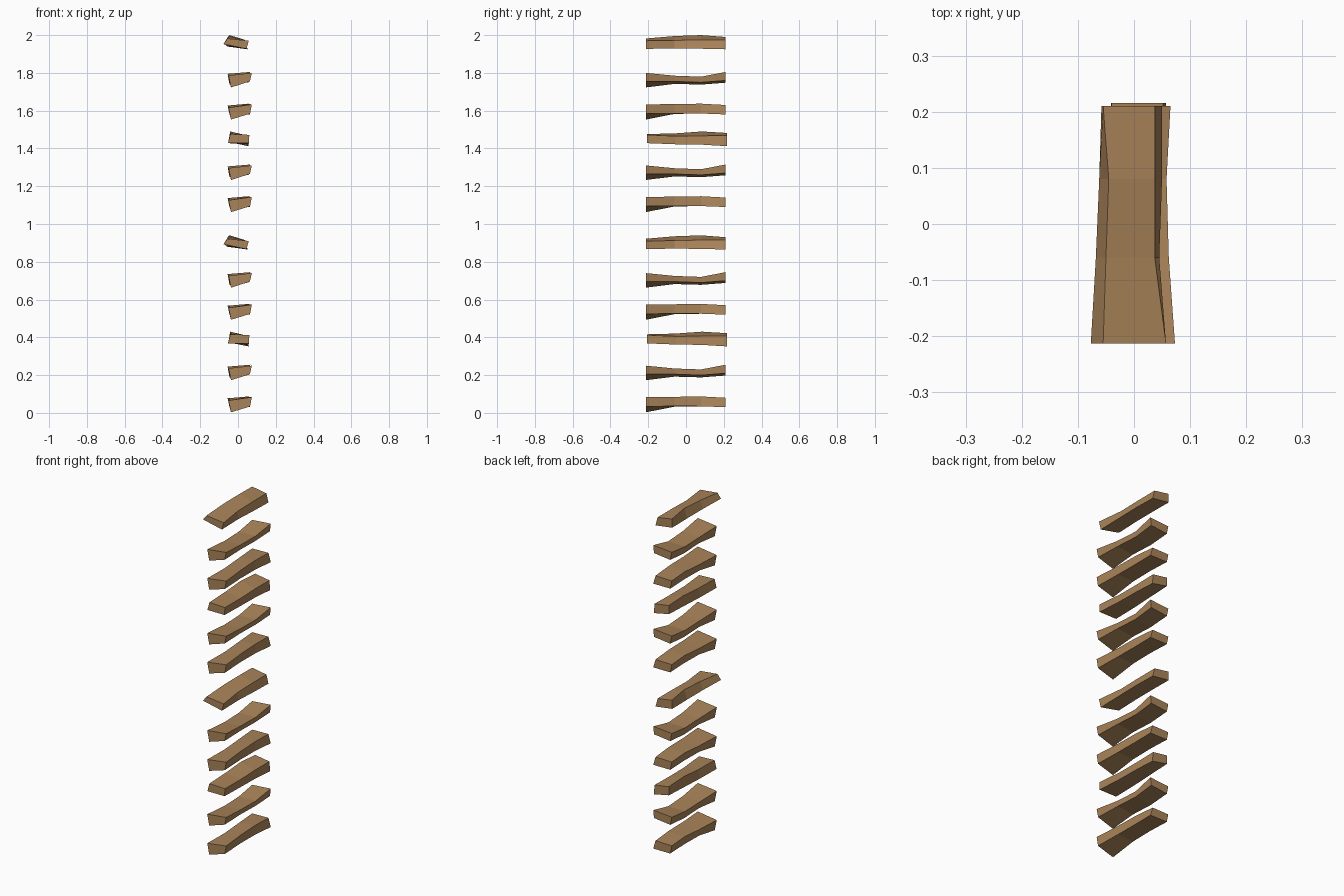
import bpy, bmesh

wood = bpy.data.materials.new("wood")
wood.diffuse_color = (0.40, 0.23, 0.10, 1)

# Stations along each hewn rung, front to back
STATIONS = (-0.213, -0.06, 0.08, 0.21)

# Cross-sections (x, z): top left, top right, bottom right, bottom left
TWISTED = [
    [(-.05, .066), (.073, .083), (.064, .034), (-.037, .003)],
    [(-.045, .068), (.060, .085), (.058, .036), (-.045, .033)],
    [(-.045, .078), (.055, .087), (.058, .035), (-.045, .035)],
    [(-.055, .078), (.050, .080), (.065, .030), (-.045, .030)]]
SAGGED = [
    [(-.05, .236), (.073, .250), (.063, .205), (-.037, .173)],
    [(-.045, .228), (.062, .235), (.058, .205), (-.042, .192)],
    [(-.05, .228), (.058, .230), (.055, .200), (-.045, .188)],
    [(-.055, .245), (.065, .255), (.060, .210), (-.045, .198)]]
REVERSED = [
    [(-.04, .416), (.060, .412), (.058, .368), (-.053, .368)],
    [(-.042, .420), (.053, .405), (.055, .362), (-.05, .368)],
    [(-.042, .430), (.050, .407), (.055, .360), (-.045, .370)],
    [(-.04, .422), (.052, .408), (.057, .352), (-.041, .372)]]
TILTED = [
    [(-.055, .922), (.057, .910), (.045, .867), (-.077, .893)],
    [(-.050, .935), (.037, .912), (.045, .870), (-.068, .890)],
    [(-.045, .940), (.037, .915), (.050, .868), (-.062, .885)],
    [(-.055, .930), (.037, .915), (.050, .865), (-.058, .880)]]


def rung(name, sections, lift, shift=0.0):
    """Skin four cross-sections into one closed flat-faced rung."""
    bm = bmesh.new()
    rings = [[bm.verts.new((x, y + shift, z + lift)) for x, z in sec]
             for y, sec in zip(STATIONS, sections)]
    for a, b in zip(rings, rings[1:]):
        for i in range(4):
            j = (i + 1) % 4
            bm.faces.new((a[i], a[j], b[j], b[i]))
    bm.faces.new(rings[0])
    bm.faces.new(rings[-1][::-1])
    bmesh.ops.recalc_face_normals(bm, faces=bm.faces)
    mesh = bpy.data.meshes.new(name)
    bm.to_mesh(mesh)
    bm.free()
    mesh.materials.append(wood)
    bpy.context.collection.objects.link(bpy.data.objects.new(name, mesh))


# The same six-rung pattern is stacked twice
for base in (0, 1.06):
    for step in (0, 0.49):
        rung("twisted_rung", TWISTED, base + step)
        rung("sagged_rung", SAGGED, base + step)
    rung("reversed_rung", REVERSED, base, 0.006)
    rung("tilted_rung", TILTED, base)
